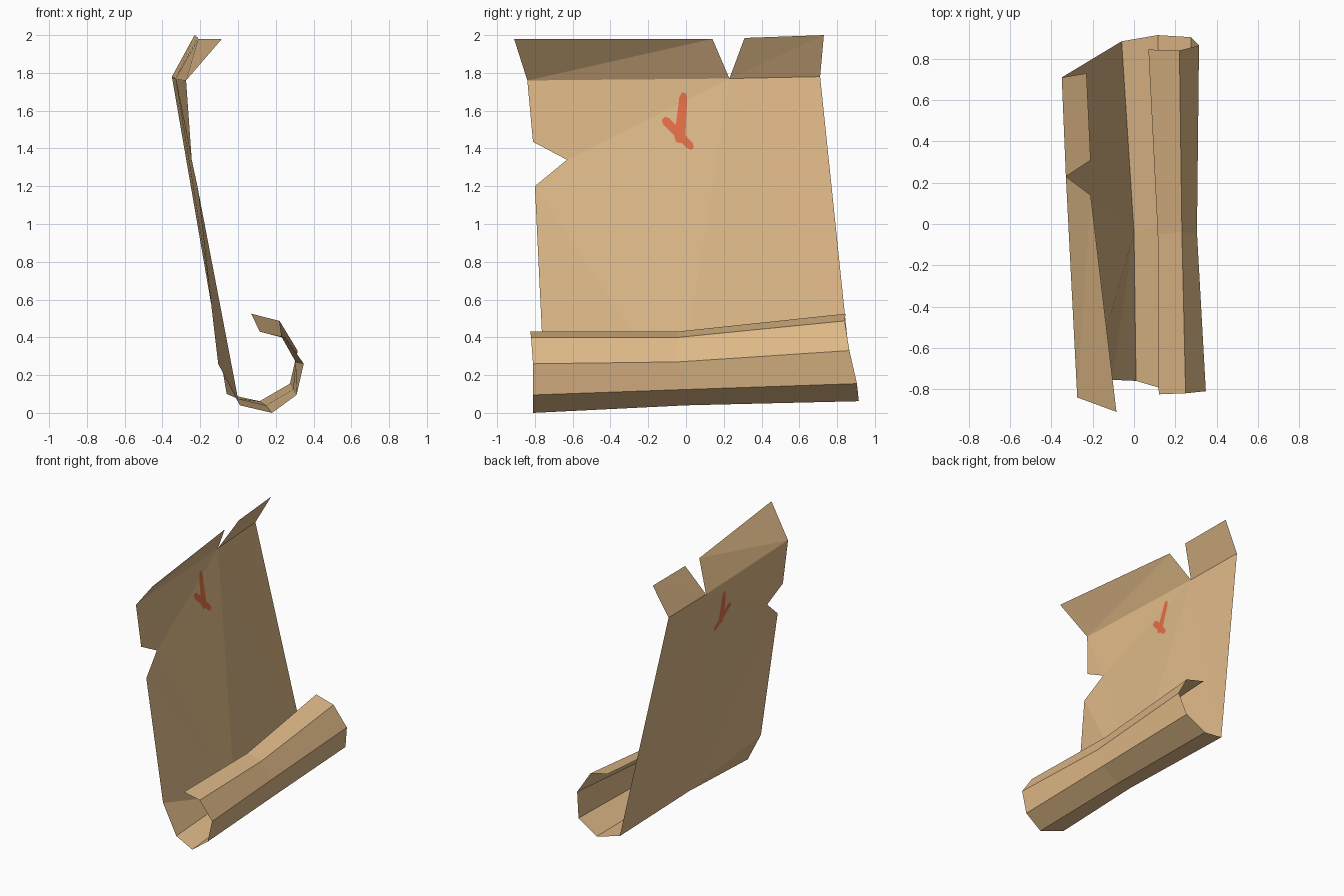
import bpy, math
from mathutils import Vector
from mathutils.bvhtree import BVHTree

if "Cube" in bpy.data.objects:
    bpy.data.objects.remove(bpy.data.objects["Cube"])


def material(name, rgb):
    m = bpy.data.materials.new(name)
    m.diffuse_color = (*rgb, 1)
    m.use_nodes = True
    m.node_tree.nodes["Principled BSDF"].inputs["Base Color"].default_value = m.diffuse_color
    return m


parchment = material("parchment tan", (0.73, 0.48, 0.242))
red_ink = material("red ink", (0.76, 0.155, 0.06))


def add_mesh(name, verts, faces, mat):
    me = bpy.data.meshes.new(name)
    me.from_pydata([tuple(v) for v in verts], [], faces)
    me.materials.append(mat)
    ob = bpy.data.objects.new(name, me)
    bpy.context.collection.objects.link(ob)
    return ob


# key points shared by several parts
fold_front = (-0.275, -0.84, 1.76)
fold_notch = (-0.33, 0.23, 1.77)
fold_rear = (-0.35, 0.71, 1.78)
crease_front = (0.01, -0.76, 0.04)
crease_mid = (0.0, -0.04, 0.075)
crease_rear = (-0.06, 0.885, 0.10)

# sheet: main panel with a torn notch in the front edge
sheet_pts = [fold_front, fold_notch, fold_rear,
             (-0.252, -0.81, 1.435), (-0.245, -0.63, 1.34), (-0.215, -0.80, 1.20),
             (-0.105, -0.755, 0.26), crease_front, crease_mid, crease_rear]
sheet_faces = [(0, 3, 4), (0, 4, 1), (4, 8, 1), (1, 8, 9), (1, 9, 2),
               (4, 5, 8), (5, 6, 8), (6, 7, 8)]
add_mesh("sheet", sheet_pts, sheet_faces, parchment)

# top flaps: folded strip split by a V tear
add_mesh("top_flap_long",
         [fold_front, fold_notch, (-0.21, 0.14, 1.98), (-0.085, -0.91, 1.98)],
         [(0, 1, 2), (0, 2, 3)], parchment)
add_mesh("top_flap_short",
         [fold_notch, fold_rear, (-0.23, 0.73, 2.0), (-0.21, 0.31, 1.985)],
         [(0, 1, 2), (0, 2, 3)], parchment)

# bottom roll: lofted through front, middle and rear sections
sections = [
    [crease_front, (0.18, -0.81, 0.0), (0.31, -0.81, 0.095),
     (0.348, -0.81, 0.26), (0.25, -0.82, 0.40), (0.12, -0.825, 0.43)],
    [crease_mid, (0.148, 0.0, 0.04), (0.292, 0.0, 0.124),
     (0.305, -0.04, 0.27), (0.232, -0.04, 0.40), (0.115, -0.05, 0.43)],
    [crease_rear, (0.115, 0.915, 0.062), (0.275, 0.905, 0.155),
     (0.315, 0.865, 0.33), (0.22, 0.84, 0.487), (0.07, 0.845, 0.525)],
]
n = len(sections[0])
roll_faces = [(s * n + i, s * n + i + 1, (s + 1) * n + i + 1, (s + 1) * n + i)
              for s in range(2) for i in range(n - 1)]
add_mesh("bottom_roll", [p for s in sections for p in s], roll_faces, parchment)

# red mark: brush strokes laid on both sides of the sheet
bvh = BVHTree.FromPolygons([Vector(p) for p in sheet_pts], sheet_faces)


def stroke(name, a, b, wa, wb, side):
    a, b = Vector(a), Vector(b)
    along = (b - a).normalized()
    across = Vector((-along.y, along.x))
    steps = 10
    verts = []
    for i in range(steps + 1):
        t = i / steps
        w = wa + (wb - wa) * t
        if i in (0, steps):
            w *= 0.5          # blunt rounded ends
        for s in (-1, 1):
            p = a.lerp(b, t) + across * w * s
            hit = bvh.ray_cast(Vector((2, p.x, p.y)), Vector((-1, 0, 0)))[0]
            verts.append((hit.x + side * 0.004, p.x, p.y))
    faces = [(2 * i, 2 * i + 1, 2 * i + 3, 2 * i + 2) for i in range(steps)]
    add_mesh(name, verts, faces, red_ink)


for side, label in ((1, "inner"), (-1, "outer")):
    stroke("mark_stem_" + label, (-0.012, 1.695), (-0.035, 1.43), 0.02, 0.03, side)
    stroke("mark_bar_" + label, (-0.12, 1.56), (0.035, 1.40), 0.023, 0.02, side)
